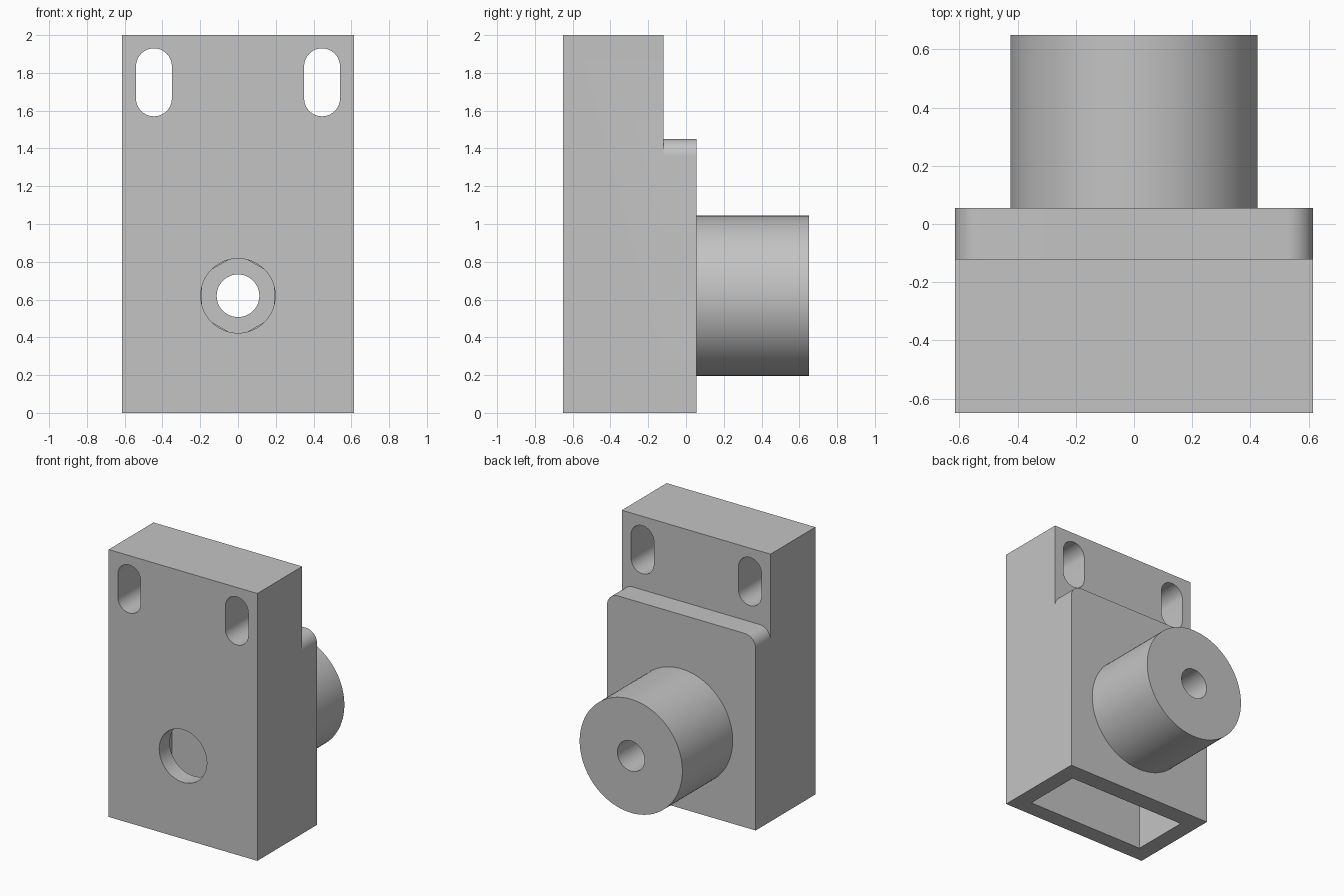
import bpy, bmesh
from math import pi, cos, sin, radians

cube = bpy.data.objects.get("Cube")
if cube:
    bpy.data.objects.remove(cube, do_unlink=True)

grey = bpy.data.materials.new("plain grey")
grey.use_nodes = True
colour = (0.55, 0.55, 0.55, 1)
grey.diffuse_color = colour
grey.node_tree.nodes["Principled BSDF"].inputs["Base Color"].default_value = colour

HALF_W, FRONT, STEP, BACK, TIP = 0.615, -0.65, -0.12, 0.055, 0.65
AXIS_Z = 0.62


def arc(x, z, r, start, end, steps):
    """Points on an arc, angles in degrees."""
    angles = [radians(start + (end - start) * i / steps) for i in range(steps + 1)]
    return [(x + r * cos(a), z + r * sin(a)) for a in angles]


def circle(z, r, sides, turn=0):
    return arc(0, z, r, turn, turn + 360, sides)[:-1]


def box(x, z0, z1):
    return [(-x, z0), (x, z0), (x, z1), (-x, z1)]


def prism(name, outline, y0, y1):
    """Extrude an (x, z) outline along y."""
    bm = bmesh.new()
    face = bm.faces.new([bm.verts.new((x, y0, z)) for x, z in outline])
    out = bmesh.ops.extrude_face_region(bm, geom=[face])
    moved = [v for v in out["geom"] if isinstance(v, bmesh.types.BMVert)]
    bmesh.ops.translate(bm, verts=moved, vec=(0, y1 - y0, 0))
    bmesh.ops.recalc_face_normals(bm, faces=bm.faces)
    mesh = bpy.data.meshes.new(name)
    bm.to_mesh(mesh)
    bm.free()
    mesh.materials.append(grey)
    obj = bpy.data.objects.new(name, mesh)
    bpy.context.collection.objects.link(obj)
    return obj


def combine(target, tool, operation):
    """Apply a boolean and discard the tool."""
    mod = target.modifiers.new(tool.name, "BOOLEAN")
    mod.operation, mod.solver, mod.object = operation, "EXACT", tool
    bpy.ops.object.select_all(action="DESELECT")
    bpy.context.view_layer.objects.active = target
    target.select_set(True)
    bpy.ops.object.modifier_apply(modifier=mod.name)
    bpy.data.objects.remove(tool, do_unlink=True)


# Tall block, rounded rear plate and round boss joined as one solid
body = prism("mount_body", box(HALF_W, 0, 2), FRONT, STEP)
r, plate_top = 0.09, 1.45
plate = [(-HALF_W, 0), (HALF_W, 0)]
plate += arc(HALF_W - r, plate_top - r, r, 0, 90, 12)
plate += arc(r - HALF_W, plate_top - r, r, 90, 180, 12)
combine(body, prism("rear_plate", plate, STEP - 0.2, BACK), "UNION")
combine(body, prism("rear_boss", circle(AXIS_Z, 0.425, 96), BACK - 0.05, TIP), "UNION")

# Pocket open at the bottom, front access hole, hexagonal seat, shaft bore
cuts = [
    ("pocket", box(0.49, -0.1, 1.3), -0.525, -0.08),
    ("access_hole", circle(AXIS_Z, 0.197, 64), FRONT - 0.1, -0.4),
    ("hex_seat", circle(AXIS_Z, 0.19 / cos(pi / 6), 6, 30), -0.2, 0.12),
    ("shaft_bore", circle(AXIS_Z, 0.113, 48), -0.2, TIP + 0.1),
]

# Two upright mounting slots
for side, x in (("left", 0.445), ("right", -0.445)):
    slot = arc(x, 1.835, 0.095, 0, 180, 20) + arc(x, 1.665, 0.095, 180, 360, 20)
    cuts.append((side + "_slot", slot, FRONT - 0.1, STEP + 0.1))

for cut in cuts:
    combine(body, prism(*cut), "DIFFERENCE")

# Merge leftover flat seams, then smooth the round surfaces
bm = bmesh.new()
bm.from_mesh(body.data)
bmesh.ops.remove_doubles(bm, verts=bm.verts, dist=0.0001)
bmesh.ops.dissolve_limit(bm, angle_limit=radians(0.5), verts=bm.verts, edges=bm.edges)
bm.to_mesh(body.data)
bm.free()
bpy.ops.object.shade_smooth_by_angle(angle=radians(30))
